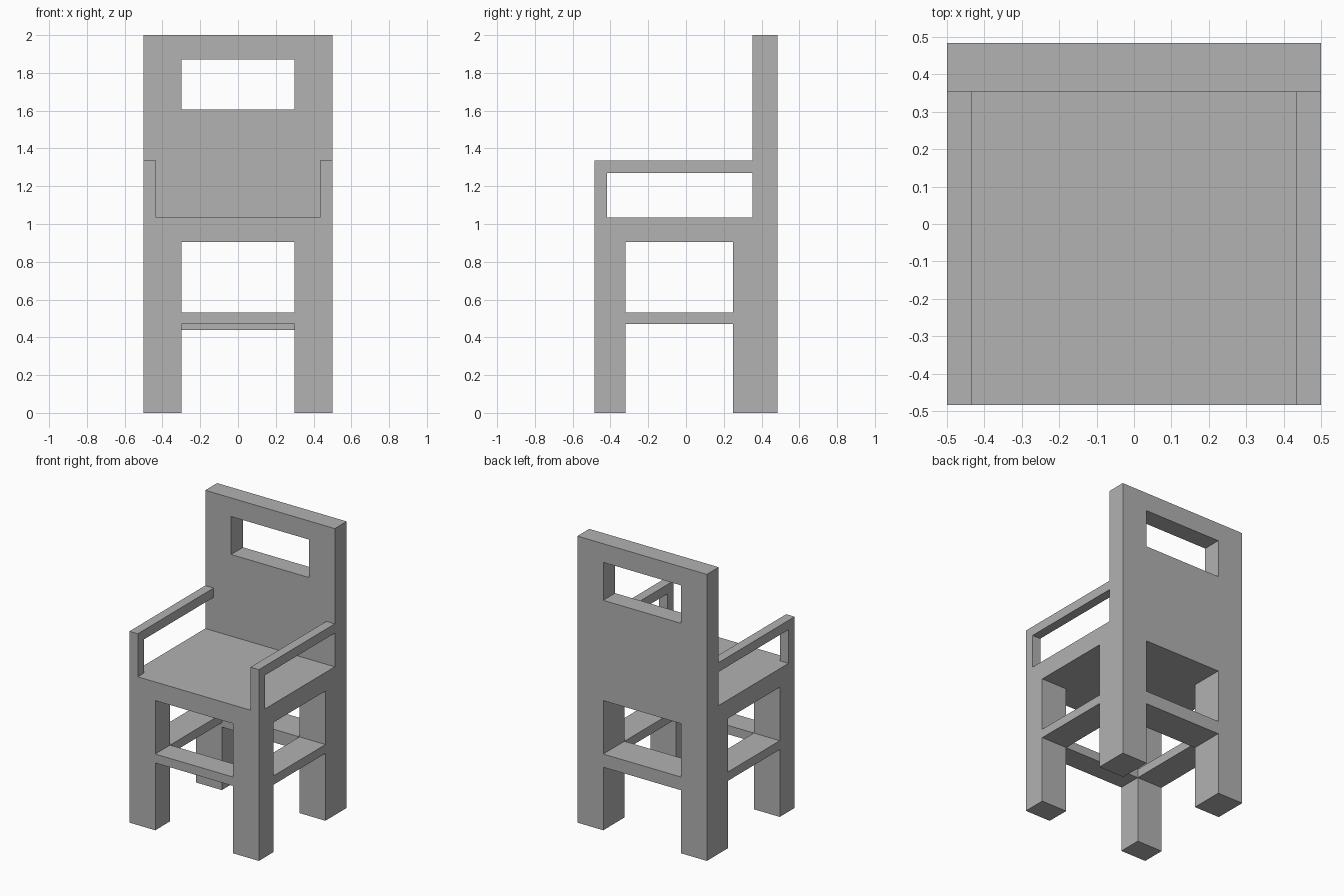
import bpy
import bmesh

if "Cube" in bpy.data.objects:
    bpy.data.objects.remove(bpy.data.objects["Cube"], do_unlink=True)

# Single flat grey for the whole chair
GREY = (0.445, 0.445, 0.445, 1.0)
grey = bpy.data.materials.new("plain_grey")
grey.use_nodes = True
grey.diffuse_color = GREY
grey.node_tree.nodes["Principled BSDF"].inputs["Base Color"].default_value = GREY

# Shared dimensions
HALF = 0.5                        # half width of the chair
LEG_IN = 0.3                      # inner face of the legs
ARM_IN = 0.435                    # inner face of the armrests
FRONT, BACK = -0.484, 0.484
FRONT_LEG_END, REAR_LEG_START = -0.32, 0.25
PANEL_FRONT = 0.353
SEAT_LOW, SEAT_TOP = 0.905, 1.035
RAIL_LOW, REAR_RAIL_LOW, RAIL_TOP = 0.47, 0.44, 0.532
ARM_LOW, ARM_TOP = 1.27, 1.335


def prism(name, profile, x0, x1, mirrored=False):
    """Extrude a (y, z) profile from x0 to x1, optionally mirrored across x = 0."""
    bm = bmesh.new()
    face = bm.faces.new([bm.verts.new((x0, y, z)) for y, z in profile])
    side = bmesh.ops.extrude_face_region(bm, geom=[face])["geom"]
    moved = [v for v in side if isinstance(v, bmesh.types.BMVert)]
    bmesh.ops.translate(bm, vec=(x1 - x0, 0, 0), verts=moved)
    bmesh.ops.recalc_face_normals(bm, faces=bm.faces)
    mesh = bpy.data.meshes.new(name)
    bm.to_mesh(mesh)
    bm.free()
    mesh.materials.append(grey)
    obj = bpy.data.objects.new(name, mesh)
    bpy.context.collection.objects.link(obj)
    if mirrored:
        obj.modifiers.new("mirror", 'MIRROR').use_mirror_merge = False
    return obj


def box(name, x, y, z, mirrored=False):
    """Box from (low, high) pairs on each axis."""
    corners = [(y[0], z[0]), (y[1], z[0]), (y[1], z[1]), (y[0], z[1])]
    return prism(name, corners, x[0], x[1], mirrored)


# Legs
box("front_legs", (LEG_IN, HALF), (FRONT, FRONT_LEG_END), (0, SEAT_LOW), True)
box("rear_legs", (LEG_IN, HALF), (REAR_LEG_START, BACK), (0, SEAT_LOW), True)

# Rails joining the legs
box("front_rail", (-LEG_IN, LEG_IN), (FRONT, FRONT_LEG_END), (RAIL_LOW, RAIL_TOP))
box("rear_rail", (-LEG_IN, LEG_IN), (REAR_LEG_START, BACK), (REAR_RAIL_LOW, RAIL_TOP))
box("side_rails", (LEG_IN, HALF), (FRONT_LEG_END, REAR_LEG_START),
    (RAIL_LOW, RAIL_TOP), True)

# Seat slab
box("seat", (-HALF, HALF), (FRONT, BACK), (SEAT_LOW, SEAT_TOP))

# Armrests, each one bent piece with its front post
POST_END = -0.417
prism("armrests", [(FRONT, SEAT_TOP), (POST_END, SEAT_TOP), (POST_END, ARM_LOW),
                   (PANEL_FRONT, ARM_LOW), (PANEL_FRONT, ARM_TOP), (FRONT, ARM_TOP)],
      ARM_IN, HALF, True)

# Backrest with a handle opening cut through
backrest = box("backrest", (-HALF, HALF), (PANEL_FRONT, BACK), (SEAT_TOP, 2.0))
cutter = box("handle_cutter", (-LEG_IN, LEG_IN), (PANEL_FRONT - 0.1, BACK + 0.1), (1.605, 1.87))
cutter.hide_render = True
cutter.hide_viewport = True
cutter.display_type = 'WIRE'
cut = backrest.modifiers.new("handle_opening", 'BOOLEAN')
cut.operation = 'DIFFERENCE'
cut.solver = 'EXACT'
cut.object = cutter
